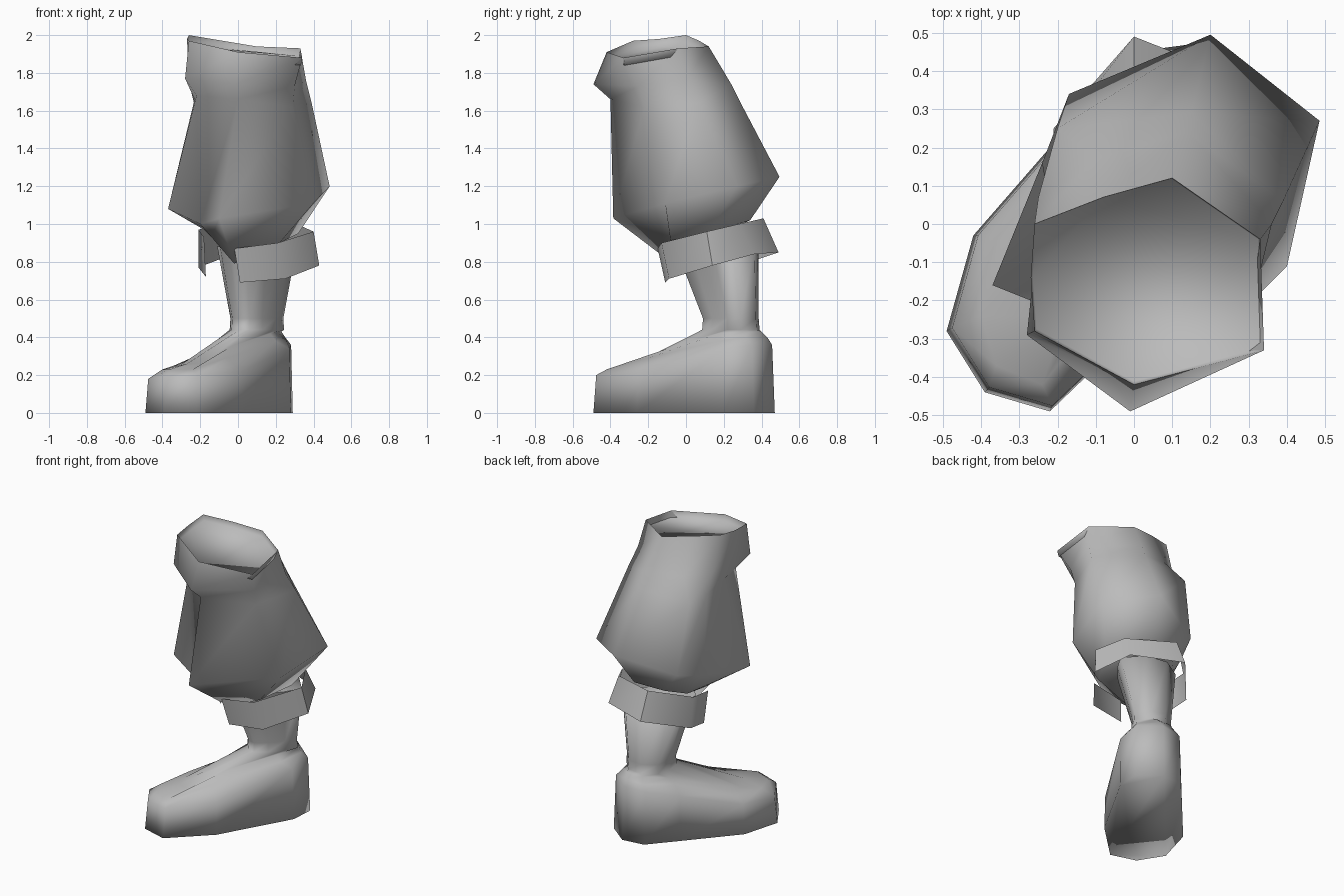
import bpy
import bmesh
from math import radians

# Remove the default cube
cube = bpy.data.objects.get("Cube")
if cube:
    bpy.data.objects.remove(cube, do_unlink=True)


def make_material(name, colour):
    material = bpy.data.materials.new(name)
    material.use_nodes = True
    material.diffuse_color = colour
    material.node_tree.nodes["Principled BSDF"].inputs["Base Color"].default_value = colour
    return material


def loft(name, rings, material, closed=True, caps=True, sharp=100):
    """Skin a stack of rings that all have the same number of points."""
    bm = bmesh.new()
    loops = [[bm.verts.new(point) for point in ring] for ring in rings]
    for lower, upper in zip(loops, loops[1:]):
        count = len(lower)
        for i in range(count if closed else count - 1):
            j = (i + 1) % count
            bm.faces.new((lower[i], lower[j], upper[j], upper[i]))
    if caps:
        bm.faces.new(list(reversed(loops[0])))
        bm.faces.new(loops[-1])
        bmesh.ops.recalc_face_normals(bm, faces=bm.faces)
    mesh = bpy.data.meshes.new(name)
    bm.to_mesh(mesh)
    bm.free()
    mesh.materials.append(material)
    mesh.shade_smooth()
    mesh.set_sharp_from_angle(angle=radians(sharp))
    obj = bpy.data.objects.new(name, mesh)
    bpy.context.scene.collection.objects.link(obj)


def at_height(outline, z):
    return [(x, y, z) for x, y in outline]


def scaled(outline, factor, centre):
    cx, cy = centre
    return [(cx + (x - cx) * factor, cy + (y - cy) * factor) for x, y in outline]


grey = make_material("plain grey", (0.5, 0.5, 0.5, 1.0))

# Boot: sole, upper edge, instep and tongue, closing in to the ankle and shin
sole = [(-.49, -.28), (-.39, -.44), (-.22, -.49), (.02, -.26), (.28, .2),
        (.29, .36), (.15, .47), (0, .45), (-.15, .28), (-.42, -.03)]
side_heights = (.18, .19, .2, .22, .34, .36, .36, .35, .3, .2)
upper_edge = [(x * .97, y * .97, z)
              for (x, y), z in zip(sole, side_heights)]
instep = [(-.4, -.24, .23), (-.36, -.37, .23), (-.24, -.42, .23), (-.06, -.2, .29),
          (.2, .17, .38), (.25, .32, .4), (.15, .43, .4), (.03, .42, .39),
          (-.09, .25, .36), (-.34, -.04, .25)]
tongue = [(-.31, -.14, .25), (-.27, -.24, .26), (-.19, -.27, .26), (-.04, -.07, .35),
          (.17, .17, .42), (.23, .3, .43), (.16, .4, .43), (.05, .4, .43),
          (-.06, .27, .4), (-.22, .02, .3)]
ankle = [(-.03, .15), (.01, .1), (.06, .09), (.13, .14), (.2, .22),
         (.24, .29), (.17, .37), (.07, .385), (-.02, .33), (-.04, .24)]
throat = scaled(ankle, 1.03, (.1, .24))
shin_top = scaled(ankle, 1.5, (.1, .385))
loft("boot_and_shin",
     [at_height(sole, 0), upper_edge, instep, tongue,
      at_height(throat, .44), at_height(ankle, .5), at_height(shin_top, .88)], grey)

# Baggy trouser leg, from the gathered hem up to the cut waist with a sunken top
hem = [(-.14, -.04, .93), (-.02, -.07, .79), (.22, -.08, .9), (.32, .12, .95),
       (.15, .34, 1.02), (-.05, .3, 1), (-.15, .2, .97), (-.18, .06, .97)]
bulge = [(-.2, -.2, 1), (-.1, -.385, 1.03), (.4, -.11, 1.11), (.485, .27, 1.2),
         (.2, .495, 1.25), (-.17, .34, 1.15), (-.24, .16, 1.1), (-.37, -.16, 1.08)]
thigh = [(-.22, -.22, 1.68), (0, -.4, 1.66), (.29, -.22, 1.62), (.39, .06, 1.64),
         (.15, .29, 1.64), (-.2, .25, 1.61), (-.23, .1, 1.63), (-.23, -.08, 1.66)]
fold = [(-.28, -.29, 1.77), (-.01, -.49, 1.74), (.3, -.25, 1.73), (.36, 0, 1.76),
        (.14, .24, 1.74), (-.1, .17, 1.74), (-.25, .07, 1.77), (-.26, -.1, 1.75)]
waist = [(-.26, -.28, 1.97), (0, -.42, 1.91), (.34, -.33, 1.88), (.33, -.04, 1.93),
         (.1, .12, 1.94), (-.08, .07, 1.97), (-.26, 0, 2), (-.27, -.14, 1.98)]
sunken_top = [(x * .98, y * .98, z - .04) for x, y, z in waist]
loft("trouser_leg", [hem, bulge, thigh, fold, waist, sunken_top], grey)

# Tilted band below the knee, open at the front on its inner side
band_bottom = [(.01, -.11, .69), (.25, -.09, .71), (.43, .14, .78), (.33, .36, .84),
               (0, .49, .85), (-.21, .25, .77), (-.17, .05, .72)]
band_top = [(-.02, -.15, .87), (.21, -.13, .9), (.4, .11, .96), (.31, .28, 1),
            (0, .41, 1.03), (-.21, .22, .97), (-.18, .02, .93)]
loft("knee_band", [band_bottom, band_top], grey, closed=False, caps=False, sharp=60)
